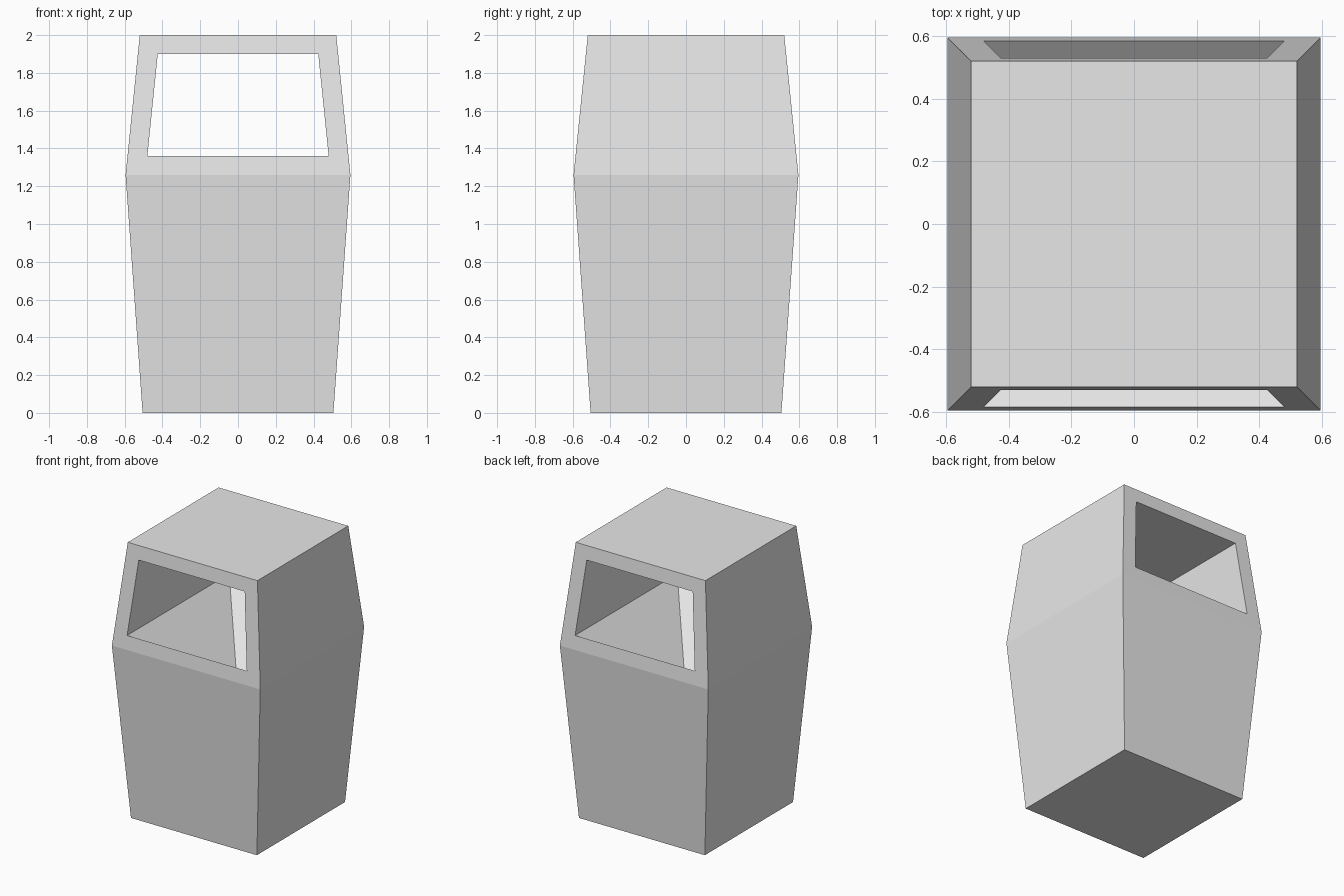
import bpy
import bmesh

default = bpy.data.objects.get("Cube")
if default:
    bpy.data.objects.remove(default, do_unlink=True)

# Plain grey material
GREY = (0.8, 0.8, 0.8, 1)
grey = bpy.data.materials.new("light_grey")
grey.use_nodes = True
grey.diffuse_color = GREY
grey.node_tree.nodes["Principled BSDF"].inputs["Base Color"].default_value = GREY

bm = bmesh.new()
CORNERS = [(-1, -1), (1, -1), (1, 1), (-1, 1)]
BASE, WAIST, TOP = (0.505, 0.0), (0.595, 1.26), (0.52, 2.0)
SILL, HEAD = (0.48, 1.36), (0.425, 1.9)


def ring(half_x, half_y, z):
    return [bm.verts.new((sx * half_x, sy * half_y, z)) for sx, sy in CORNERS]


def upper_half(z):
    """Half width of the tapering upper shell at height z."""
    t = (z - WAIST[1]) / (TOP[1] - WAIST[1])
    return WAIST[0] + t * (TOP[0] - WAIST[0])


# Outer shell: a box widest at its waist
base, waist, top = [ring(h, h, z) for h, z in (BASE, WAIST, TOP)]
bm.faces.new(base)
bm.faces.new(top)
for i in range(4):
    j = (i + 1) % 4
    bm.faces.new((base[i], base[j], waist[j], waist[i]))

# Opening rings lie in the sloping front and back faces
sill, head = [ring(h, upper_half(z), z) for h, z in (SILL, HEAD)]
for a, b in ((0, 1), (2, 3)):
    outer = (waist[a], waist[b], top[b], top[a])
    inner = (sill[a], sill[b], head[b], head[a])
    for i in range(4):
        j = (i + 1) % 4
        bm.faces.new((outer[i], outer[j], inner[j], inner[i]))

# Solid outer sides, inner side walls and ceiling of the passage
for a, b in ((1, 2), (3, 0)):
    bm.faces.new((waist[a], waist[b], top[b], top[a]))
    bm.faces.new((sill[a], sill[b], head[b], head[a]))
bm.faces.new(head)

# Hopper floor sloping down to a point
apex = bm.verts.new((0, 0, 0.83))
for i in range(4):
    bm.faces.new((sill[i], sill[(i + 1) % 4], apex))

bmesh.ops.recalc_face_normals(bm, faces=bm.faces)
mesh = bpy.data.meshes.new("bin_body")
bm.to_mesh(mesh)
bm.free()
mesh.materials.append(grey)
bpy.context.collection.objects.link(bpy.data.objects.new("bin_body", mesh))
